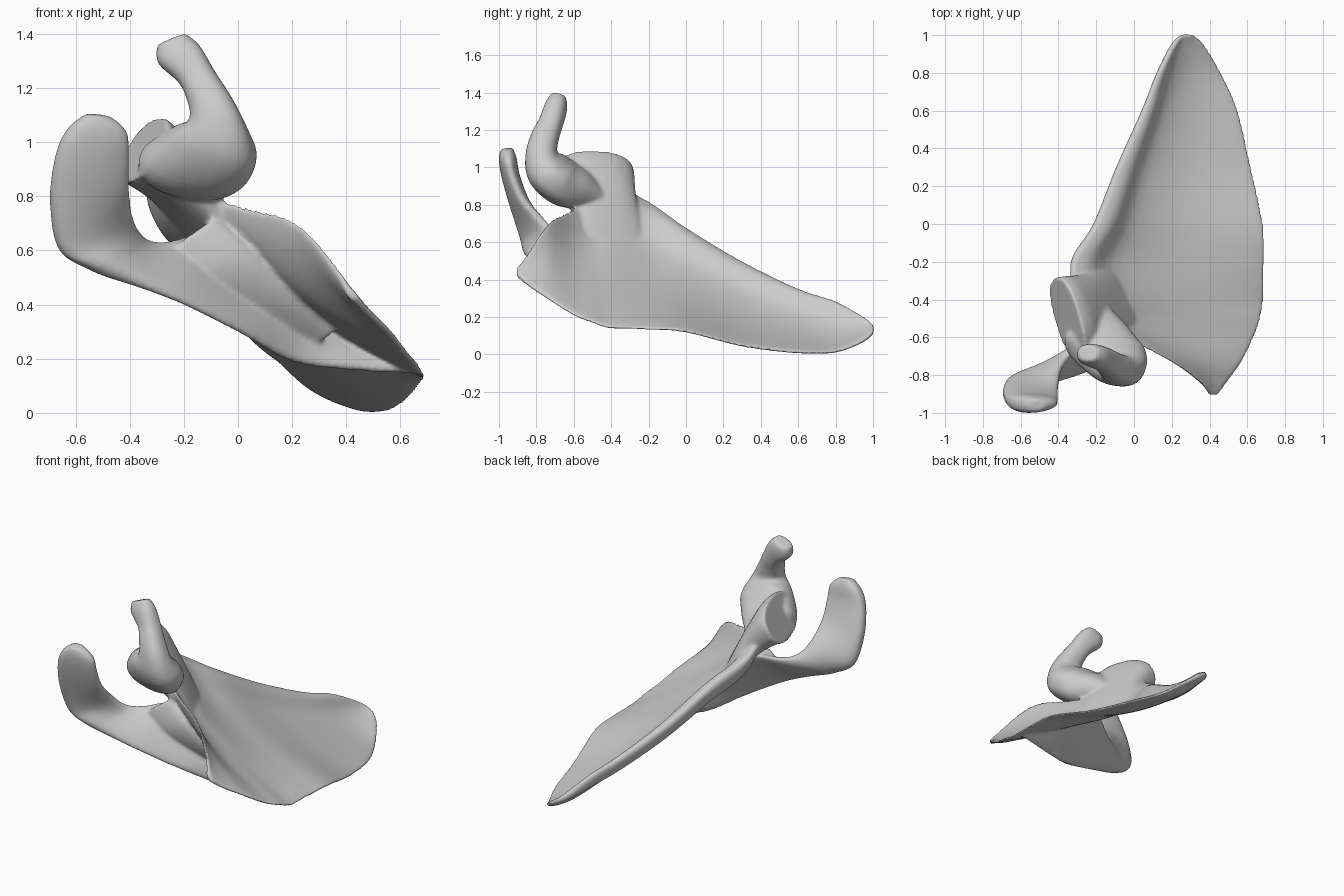
import bpy, bmesh, math
from mathutils import Vector

if "Cube" in bpy.data.objects:
    bpy.data.objects.remove(bpy.data.objects["Cube"], do_unlink=True)

bm = bmesh.new()


def spline(keys, steps):
    """Smoothly interpolate rows of numbers (Catmull-Rom)."""
    rows = []
    last = len(keys) - 1
    for i in range(last):
        a, b, c, d = keys[max(i - 1, 0)], keys[i], keys[i + 1], keys[min(i + 2, last)]
        for s in range(steps):
            t = s / steps
            rows.append([q + t * (r - p + t * (2 * p - 5 * q + 4 * r - w + t * (3 * q - p - 3 * r + w))) / 2
                         for p, q, r, w in zip(a, b, c, d)])
    rows.append(list(keys[-1]))
    return rows


def loft(rings):
    """Skin a list of closed rings and cap both ends."""
    loops = [[bm.verts.new(p) for p in ring] for ring in rings]
    count = len(loops[0])
    for one, two in zip(loops, loops[1:]):
        for i in range(count):
            j = (i + 1) % count
            bm.faces.new((one[i], one[j], two[j], two[i]))
    bm.faces.new(loops[0][::-1])
    bm.faces.new(loops[-1])


def rounded(value, power):
    return math.copysign(abs(value) ** power, value)


def strap(keys, steps=5, sides=28, lip=0.0):
    """Loft rounded sections, each given by its two edge points and half thickness."""
    rows = spline(keys, steps)
    centres = [(Vector(r[:3]) + Vector(r[3:6])) / 2 for r in rows]
    rings = []
    for i, r in enumerate(rows):
        half = (Vector(r[:3]) - Vector(r[3:6])) / 2
        along = centres[min(i + 1, len(rows) - 1)] - centres[max(i - 1, 0)]
        thick = half.cross(along).normalized() * r[6]
        ring = []
        for k in range(sides):
            c, s = math.cos(math.tau * k / sides), math.sin(math.tau * k / sides)
            ring.append(centres[i] + half * rounded(c, 0.85)
                        + thick * rounded(s, 0.8) * (1 + lip * c))
        rings.append(ring)
    loft(rings)


# Blade: rows of y, lateral x z, medial x z, hollow depth, border thickness
blade = [
    (1.005, .25, .15, .31, .12, .0, .0),
    (.95, .20, .195, .37, .07, .02, .015),
    (.8, .125, .28, .46, .013, .05, .025),
    (.6, .045, .345, .55, .009, .06, .035),
    (.3, -.09, .49, .62, .045, .07, .045),
    (0, -.21, .67, .685, .12, .09, .055),
    (-.2, -.33, .81, .69, .135, .09, .055),
    (-.4, -.3, .9, .685, .14, .08, .045),
    (-.5, -.24, .87, .67, .17, .07, .03),
    (-.6, -.05, .78, .635, .21, .06, .01),
    (-.73, .2, .71, .57, .29, .05, .0),
    (-.84, .35, .55, .49, .365, .02, .0),
    (-.905, .40, .455, .44, .42, .0, .0),
]
facing = Vector((.55, 0, .83))
rings = []
for y, xl, zl, xr, zr, hollow, border in spline(blade, 5):
    ring = []
    for k in range(56):
        angle = math.tau * k / 56
        u = (1 - math.cos(angle)) / 2
        spot = Vector((xl, y, zl)).lerp(Vector((xr, y, zr)), u)
        thick = .017 + border * math.exp(-((u - .08) / .1) ** 2)
        lift = thick * rounded(math.sin(angle), .5)
        ring.append(spot + facing * (lift - hollow * math.sin(math.pi * u ** .85)))
    rings.append(ring)
loft(rings)

# Spine ridge running out into the upturned shoulder process
strap([
    (.63, -.36, .15, .65, -.33, .17, .012),
    (.42, -.42, .16, .5, -.34, .23, .018),
    (.2, -.5, .19, .34, -.36, .33, .022),
    (0, -.65, .3, .14, -.42, .46, .022),
    (-.2, -.76, .4, -.08, -.48, .65, .024),
    (-.38, -.82, .475, -.28, -.61, .63, .034),
    (-.54, -.85, .53, -.35, -.69, .65, .05),
    (-.66, -.85, .6, -.39, -.78, .73, .054),
    (-.695, -.895, .78, -.40, -.875, .83, .05),
    (-.675, -.94, .95, -.40, -.93, .95, .047),
    (-.63, -.955, 1.05, -.41, -.95, 1.04, .046),
    (-.56, -.96, 1.105, -.47, -.96, 1.095, .032),
], lip=.25)

# Web softening the hollow between the ridge and the upper blade
strap([
    (-.25, -.62, .6, -.08, -.58, .72, .035),
    (-.12, -.62, .5, .05, -.6, .6, .025),
    (.06, -.54, .38, .18, -.56, .46, .02),
    (.28, -.43, .25, .36, -.46, .3, .012),
])

# Socket head and neck, narrowing into the blade
strap([
    (-.42, -.285, .96, -.29, -.72, .98, .14),
    (-.385, -.28, .935, -.25, -.69, .95, .127),
    (-.29, -.27, .83, -.17, -.64, .86, .09),
    (-.2, -.24, .69, -.07, -.6, .74, .055),
    (-.09, -.22, .53, .04, -.54, .58, .015),
])

# Hooked front process rising from inside the neck
strap([
    (-.13, -.45, .82, -.3, -.48, .88, .05),
    (-.03, -.56, .85, -.35, -.56, .92, .10),
    (.05, -.67, .885, -.36, -.64, .95, .12),
    (.065, -.76, .95, -.25, -.73, 1.04, .11),
    (.03, -.785, 1.06, -.18, -.76, 1.085, .085),
    (-.02, -.765, 1.16, -.19, -.745, 1.16, .075),
    (-.09, -.73, 1.27, -.22, -.71, 1.22, .065),
    (-.14, -.70, 1.355, -.295, -.69, 1.29, .06),
    (-.19, -.685, 1.4, -.3, -.68, 1.355, .045),
])

bmesh.ops.recalc_face_normals(bm, faces=bm.faces)
mesh = bpy.data.meshes.new("shoulder_blade")
bm.to_mesh(mesh)
bm.free()
bone = bpy.data.objects.new("shoulder_blade", mesh)
bpy.context.collection.objects.link(bone)

# Fuse the parts into one continuous bone surface
fuse = bone.modifiers.new("fuse", 'REMESH')
fuse.mode = 'VOXEL'
fuse.voxel_size = .0095
fuse.use_smooth_shade = True
soften = bone.modifiers.new("soften", 'SMOOTH')
soften.factor = .5
soften.iterations = 10

grey = bpy.data.materials.new("bone_grey")
grey.use_nodes = True
colour = (.6, .6, .6, 1)
grey.diffuse_color = colour
grey.node_tree.nodes["Principled BSDF"].inputs["Base Color"].default_value = colour
mesh.materials.append(grey)
for face in mesh.polygons:
    face.use_smooth = True
